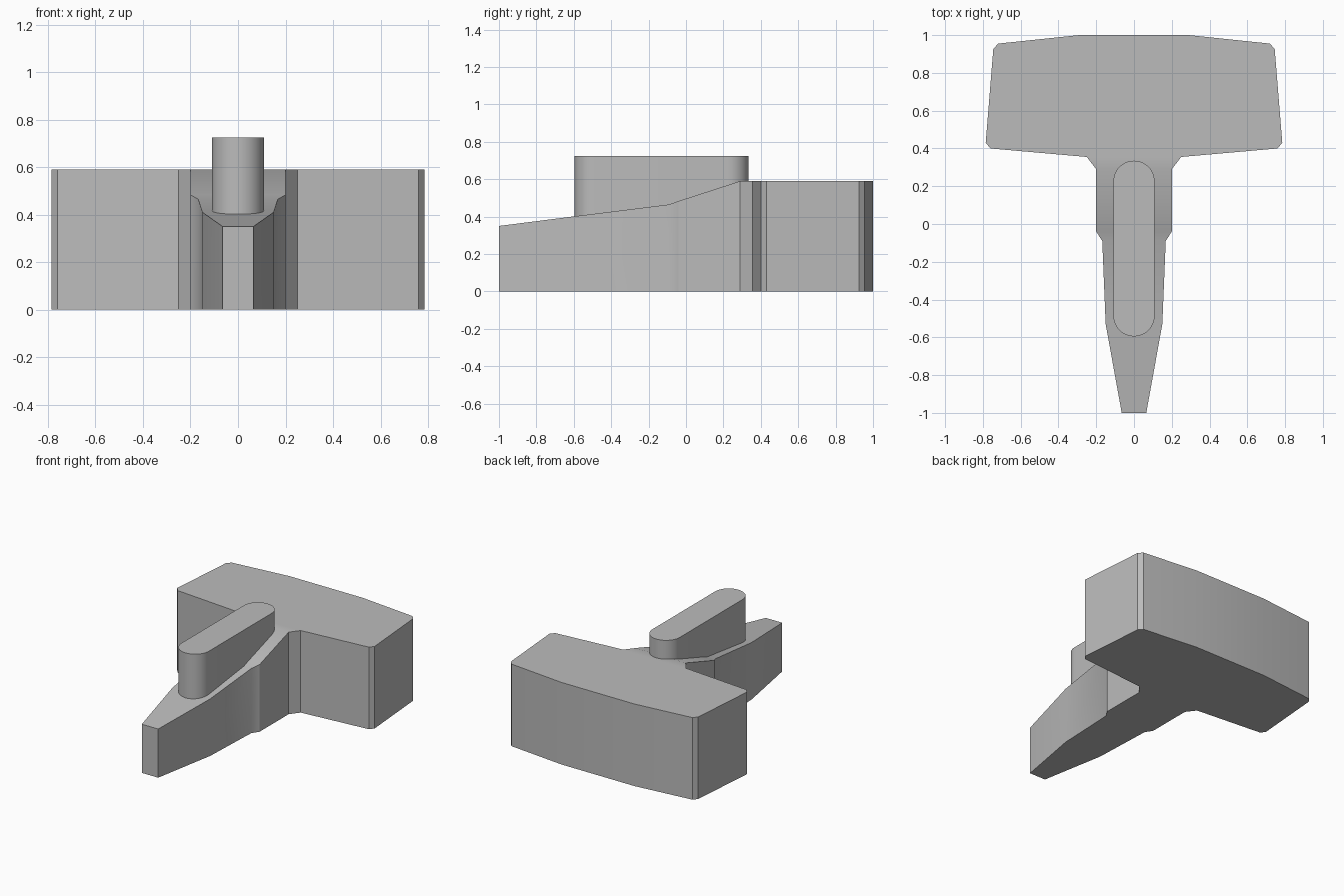
import bpy
import bmesh
from math import radians, sin, cos, pi

cube = bpy.data.objects.get("Cube")
if cube:
    bpy.data.objects.remove(cube, do_unlink=True)

grey = bpy.data.materials.new("plain grey")
grey.use_nodes = True
colour = (0.5, 0.5, 0.5, 1)
grey.diffuse_color = colour
grey.node_tree.nodes["Principled BSDF"].inputs["Base Color"].default_value = colour


def finish(name, bm):
    bmesh.ops.recalc_face_normals(bm, faces=bm.faces)
    mesh = bpy.data.meshes.new(name)
    bm.to_mesh(mesh)
    bm.free()
    mesh.materials.append(grey)
    obj = bpy.data.objects.new(name, mesh)
    bpy.context.collection.objects.link(obj)
    bpy.ops.object.select_all(action='DESELECT')
    obj.select_set(True)
    bpy.context.view_layer.objects.active = obj
    bpy.ops.object.shade_smooth_by_angle(angle=radians(32))
    return obj


# T-shaped body: (half width, y, top height) sections from nose to back
sections = [
    (0.065, -1.0, 0.35), (0.15, -0.53, 0.41), (0.168, -0.09, 0.465),
    (0.2, -0.04, 0.483), (0.2, 0.29, 0.59), (0.25, 0.355, 0.59),
    (0.76, 0.4, 0.59), (0.785, 0.43, 0.59), (0.745, 0.925, 0.59),
    (0.72, 0.955, 0.59), (0.29, 1.0, 0.59),
]
bm = bmesh.new()
rings = [[bm.verts.new(p) for p in ((-w, y, 0), (w, y, 0), (w, y, h), (-w, y, h))]
         for w, y, h in sections]
for a, b in zip(rings, rings[1:]):
    for i in range(4):
        j = (i + 1) % 4
        bm.faces.new((a[i], a[j], b[j], b[i]))
bm.faces.new(rings[0])
bm.faces.new(rings[-1])
# Merge the coplanar strips of the flat top and underside
bmesh.ops.dissolve_limit(bm, angle_limit=radians(0.3),
                         verts=bm.verts, edges=bm.edges)
finish("body", bm)

# Raised rounded key, sunk into the sloping top
radius, front, back, steps = 0.109, -0.486, 0.226, 24
bm = bmesh.new()
outline = []
for centre, start in ((back, 0), (front, pi)):
    for k in range(steps + 1):
        t = start + pi * k / steps
        outline.append(bm.verts.new((radius * cos(t), centre + radius * sin(t), 0.3)))
base = bm.faces.new(outline)
top = bmesh.ops.extrude_face_region(bm, geom=[base], use_keep_orig=True)
bmesh.ops.translate(bm, vec=(0, 0, 0.425),
                    verts=[v for v in top["geom"] if isinstance(v, bmesh.types.BMVert)])
finish("raised_key", bm)
